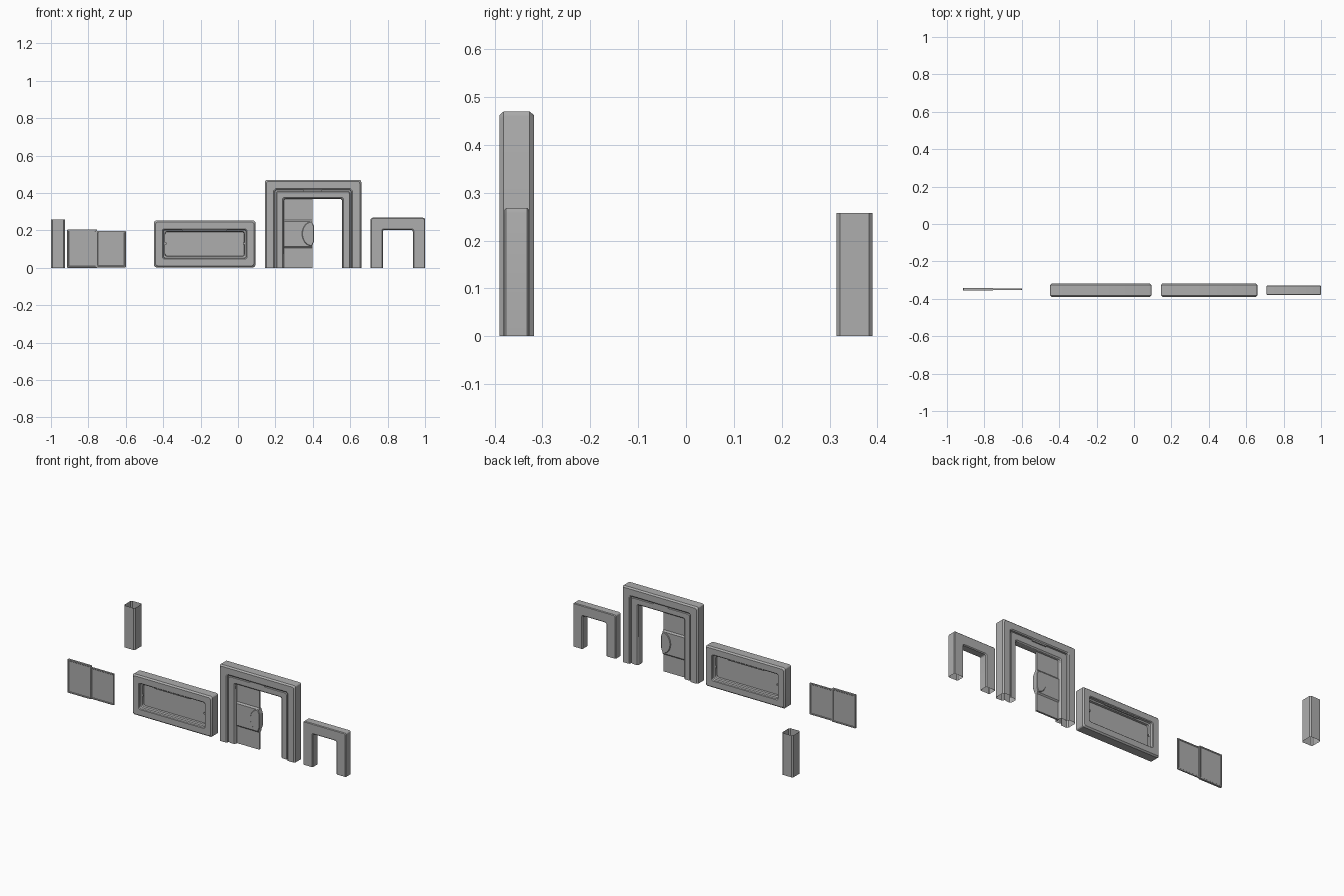
import bpy, bmesh
from math import sin, cos, pi

if "Cube" in bpy.data.objects:
    bpy.data.objects.remove(bpy.data.objects["Cube"])

YC = -0.354  # wall plane shared by the front row of parts

grey = bpy.data.materials.new("dark_grey")
grey.diffuse_color = (0.42, 0.42, 0.42, 1)
grey.use_nodes = True
grey.node_tree.nodes["Principled BSDF"].inputs["Base Color"].default_value = grey.diffuse_color


def finish(name, bm, smooth=True):
    bmesh.ops.recalc_face_normals(bm, faces=bm.faces[:])
    me = bpy.data.meshes.new(name)
    bm.to_mesh(me)
    bm.free()
    me.materials.append(grey)
    ob = bpy.data.objects.new(name, me)
    bpy.context.collection.objects.link(ob)
    if smooth:
        bpy.ops.object.select_all(action='DESELECT')
        ob.select_set(True)
        bpy.context.view_layer.objects.active = ob
        bpy.ops.object.shade_smooth_by_angle(angle=0.5)
    return ob


def outline(x0, x1, z0, z1, r, inset, closed, n=3):
    """Rounded rectangle, or an arch open at the floor, moved inward by inset."""
    x0, x1, z1 = x0 + inset, x1 - inset, z1 - inset
    arc = lambda cx, cz, a: [(cx + r * cos(a + pi / 2 * i / n), cz + r * sin(a + pi / 2 * i / n))
                             for i in range(n + 1)]
    top = arc(x1 - r, z1 - r, 0) + arc(x0 + r, z1 - r, pi / 2)
    if not closed:
        return [(x1, z0)] + top + [(x0, z0)]
    z0 += inset
    return top + arc(x0 + r, z0 + r, pi) + arc(x1 - r, z0 + r, 1.5 * pi)


def frame(name, x0, x1, z0, z1, half, r, closed, yc=YC):
    """Sweep a profile of (inset, depth), mirrored front to back, round an outline."""
    profile = [(u, -d) for u, d in half] + [(u, d) for u, d in reversed(half)]
    bm = bmesh.new()
    rings = [[bm.verts.new((x, yc + d, z)) for x, z in outline(x0, x1, z0, z1, r, u, closed)]
             for u, d in profile]
    count = len(rings[0])
    for i, a in enumerate(rings):
        b = rings[(i + 1) % len(rings)]
        for j in range(count if closed else count - 1):
            k = (j + 1) % count
            bm.faces.new((a[j], a[k], b[k], b[j]))
    return finish(name, bm)


def prism(name, pts, axis, a, b, bevel=0):
    """Extrude a 2D outline along x (pts are y,z) or along y (pts are x,z)."""
    bm = bmesh.new()
    put = (lambda p, t: (t, p[0], p[1])) if axis == 'X' else (lambda p, t: (p[0], t, p[1]))
    lo = [bm.verts.new(put(p, a)) for p in pts]
    hi = [bm.verts.new(put(p, b)) for p in pts]
    bm.faces.new(lo)
    bm.faces.new(hi)
    for i in range(len(pts)):
        k = (i + 1) % len(pts)
        bm.faces.new((lo[i], lo[k], hi[k], hi[i]))
    if bevel:
        bmesh.ops.bevel(bm, geom=bm.edges[:], offset=bevel, segments=1, affect='EDGES')
    return finish(name, bm)


def box(name, x0, x1, y0, y1, z0, z1, bevel=0):
    return prism(name, [(x0, z0), (x1, z0), (x1, z1), (x0, z1)], 'Y', y0, y1, bevel)


# Corner pillar: open tube with chamfered corners
bm = bmesh.new()
h, c = 0.0375, 0.007
ring = []
for sx, sy in ((1, 1), (-1, 1), (-1, -1), (1, -1)):
    pair = [(sx * h, sy * (h - c)), (sx * (h - c), sy * h)]
    ring += pair if sx * sy > 0 else pair[::-1]
verts = [[bm.verts.new((-0.9625 + x, 0.3525 + y, z)) for x, y in ring] for z in (0, 0.258)]
for i in range(8):
    k = (i + 1) % 8
    bm.faces.new((verts[0][i], verts[0][k], verts[1][k], verts[1][i]))
finish("corner_pillar", bm, False)

# Pair of thin sliding panels, each with a slim rim round a flat sheet
for side, x0, x1, z0, z1, t in (("left", -0.913, -0.754, 0, 0.205, 0.0068),
                                ("right", -0.757, -0.60, 0.003, 0.197, 0.004)):
    frame(f"{side}_panel_rim", x0, x1, z0, z1,
          [(0, t - 0.001), (0.001, t), (0.007, t), (0.009, t - 0.002)], 0.002, True, -0.349)
    box(f"{side}_panel_sheet", x0 + 0.008, x1 - 0.008, -0.351 + 0.004 - t, -0.351 + t,
        z0 + 0.008, z1 - 0.008)

# Window: deep frame with stepped recess and a centre pane
frame("window_frame", -0.449, 0.093, 0.003, 0.253,
      [(0, 0.027), (0.008, 0.036), (0.044, 0.036), (0.048, 0.032), (0.05, 0.02),
       (0.058, 0.016), (0.06, 0.004)], 0.012, True)
box("window_pane", -0.392, 0.036, YC - 0.004, YC + 0.004, 0.06, 0.196)
for s in (-1, 1):
    box("window_top_strip", -0.30, -0.06, YC + s * 0.026 - 0.004, YC + s * 0.026 + 0.004, 0.198, 0.206)
    for x in (-0.387, 0.031):
        box("window_catch", x - 0.004, x + 0.004, YC + s * 0.016 - 0.003, YC + s * 0.016 + 0.003,
            0.125, 0.135)

# Large doorway: outer band, groove and recessed inner band
frame("doorway_frame", 0.144, 0.659, 0, 0.47,
      [(0, 0.027), (0.008, 0.036), (0.047, 0.036), (0.053, 0.031), (0.054, 0.02),
       (0.061, 0.02), (0.064, 0.025), (0.094, 0.025), (0.1, 0.019), (0.102, 0.01)],
      0.01, False)
for s in (-1, 1):
    box("doorway_top_light", 0.35, 0.45, YC + s * 0.027 - 0.004, YC + s * 0.027 + 0.004, 0.408, 0.419)

# Sliding door leaf with a thicker middle band
side = [(0.006, 0), (0.006, 0.106), (0.013, 0.114), (0.013, 0.247), (0.006, 0.257), (0.006, 0.37)]
prism("door_leaf", [(YC + d, z) for d, z in side] + [(YC - d, z) for d, z in reversed(side)],
      'X', 0.24, 0.398)

# Round lock plate with a chamfered tongue at the leading edge of the door
arc = [(0.395 + 0.053 * cos(a), 0.182 + 0.066 * sin(a))
       for a in (pi / 2 + pi * i / 12 for i in range(13))]
prism("door_lock_plate", arc + [(0.406, 0.14), (0.406, 0.224)], 'Y', YC - 0.018, YC + 0.018, 0.003)

# Small doorway
frame("small_doorway_frame", 0.709, 1.0, 0, 0.268,
      [(0, 0.022), (0.004, 0.026), (0.06, 0.026), (0.065, 0.021)], 0.01, False)
